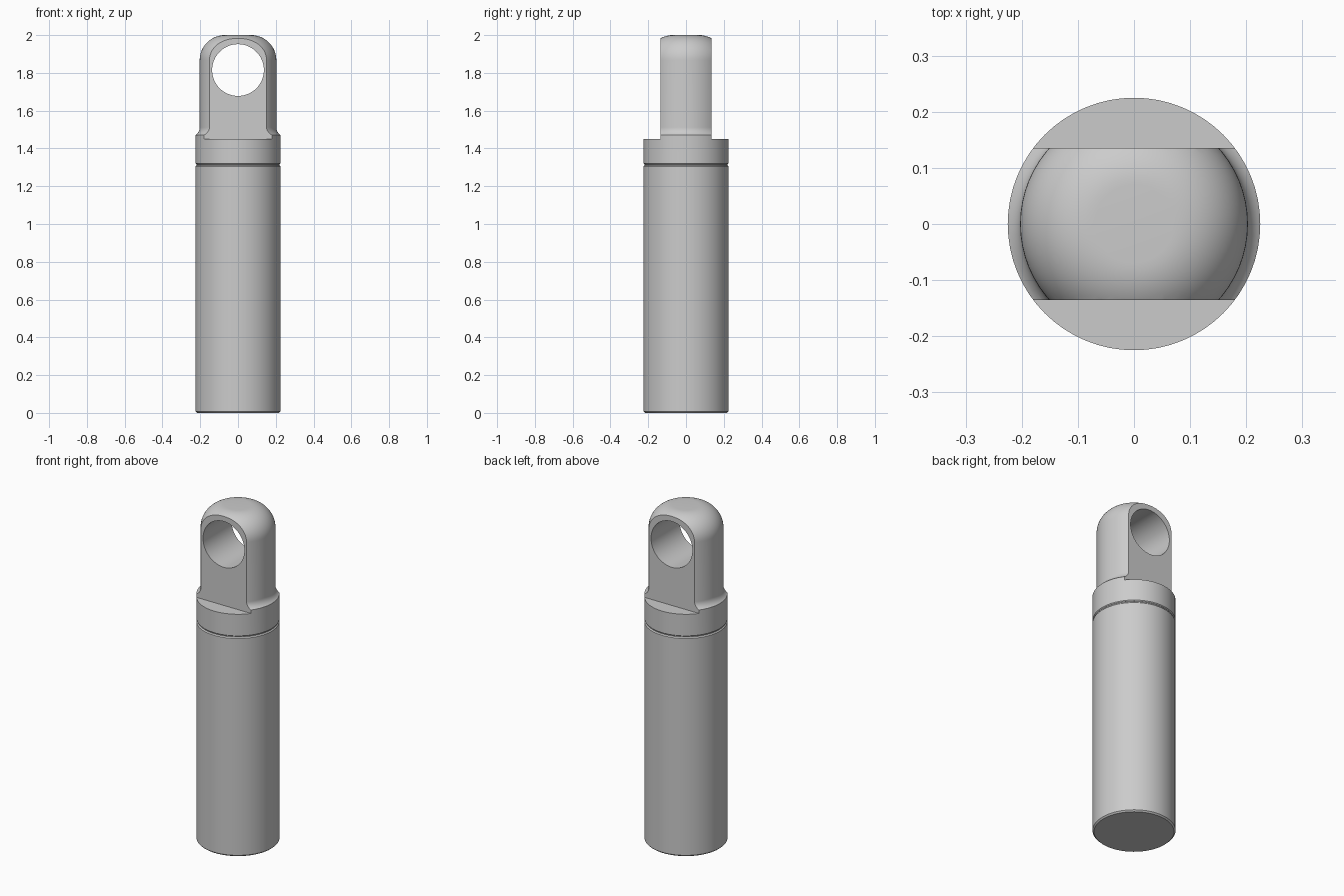
import bpy, bmesh, math
from mathutils import Matrix

cube = bpy.data.objects.get("Cube")
if cube:
    bpy.data.objects.remove(cube, do_unlink=True)

SEGMENTS = 64
RADIUS = 0.225

grey = bpy.data.materials.new("plain grey")
grey.use_nodes = True
colour = (0.6, 0.6, 0.6, 1)
grey.diffuse_color = colour
grey.node_tree.nodes["Principled BSDF"].inputs["Base Color"].default_value = colour


def add_object(name, bm):
    bmesh.ops.recalc_face_normals(bm, faces=bm.faces)
    mesh = bpy.data.meshes.new(name)
    bm.to_mesh(mesh)
    bm.free()
    mesh.materials.append(grey)
    obj = bpy.data.objects.new(name, mesh)
    bpy.context.collection.objects.link(obj)
    return obj


def arc(cx, cz, r, start, end, steps):
    angles = [math.radians(start + (end - start) * i / steps) for i in range(steps + 1)]
    return [(cx + r * math.cos(a), cz + r * math.sin(a)) for a in angles]


def revolve(name, profile):
    """Closed solid turned around z from (radius, height) points."""
    bm = bmesh.new()
    rings = []
    for r, z in profile:
        ring = []
        for i in range(SEGMENTS):
            a = math.tau * i / SEGMENTS
            ring.append(bm.verts.new((r * math.cos(a), r * math.sin(a), z)))
        rings.append(ring)
    for low, high in zip(rings, rings[1:]):
        for i in range(SEGMENTS):
            j = (i + 1) % SEGMENTS
            bm.faces.new((low[i], low[j], high[j], high[i]))
    bm.faces.new(rings[0])
    bm.faces.new(rings[-1])
    return add_object(name, bm)


def activate(obj):
    bpy.ops.object.select_all(action='DESELECT')
    obj.select_set(True)
    bpy.context.view_layer.objects.active = obj


def cut(target, cutter):
    cutter.hide_render = True
    mod = target.modifiers.new("cut", 'BOOLEAN')
    mod.operation = 'DIFFERENCE'
    mod.solver = 'EXACT'
    mod.object = cutter
    activate(target)
    bpy.ops.object.modifier_apply(modifier=mod.name)
    bpy.data.objects.remove(cutter, do_unlink=True)


# Main cylinder with chamfered ends and a narrow neck under the cap
body = revolve("body", [
    (RADIUS - 0.008, 0), (RADIUS, 0.008), (RADIUS, 1.305),
    (RADIUS - 0.006, 1.311), (RADIUS - 0.006, 1.33)])

# Cap: collar, concave flare, straight shank and rounded top
cap_profile = [(RADIUS - 0.005, 1.316), (RADIUS, 1.321), (RADIUS, 1.462)]
cap_profile += arc(0.253, 1.512, 0.05, 236, 180, 8)
cap_profile += arc(0.07, 1.867, 0.133, 0, 90, 16)
cap = revolve("cap_with_eye", cap_profile)

# Flat cheeks on the front and back of the eye
for side in (-1, 1):
    bm = bmesh.new()
    bmesh.ops.create_cube(bm, size=1, matrix=Matrix.Translation(
        (0, side * 0.635, 1.95)))
    cut(cap, add_object("cheek_cutter", bm))

# Round hole through the eye
bm = bmesh.new()
bmesh.ops.create_cone(
    bm, cap_ends=True, segments=SEGMENTS, radius1=0.137, radius2=0.137, depth=1,
    matrix=Matrix.Translation((0, 0, 1.815)) @ Matrix.Rotation(math.pi / 2, 4, 'X'))
cut(cap, add_object("hole_cutter", bm))

for obj in (body, cap):
    activate(obj)
    bpy.ops.object.shade_smooth_by_angle(angle=math.radians(30))
